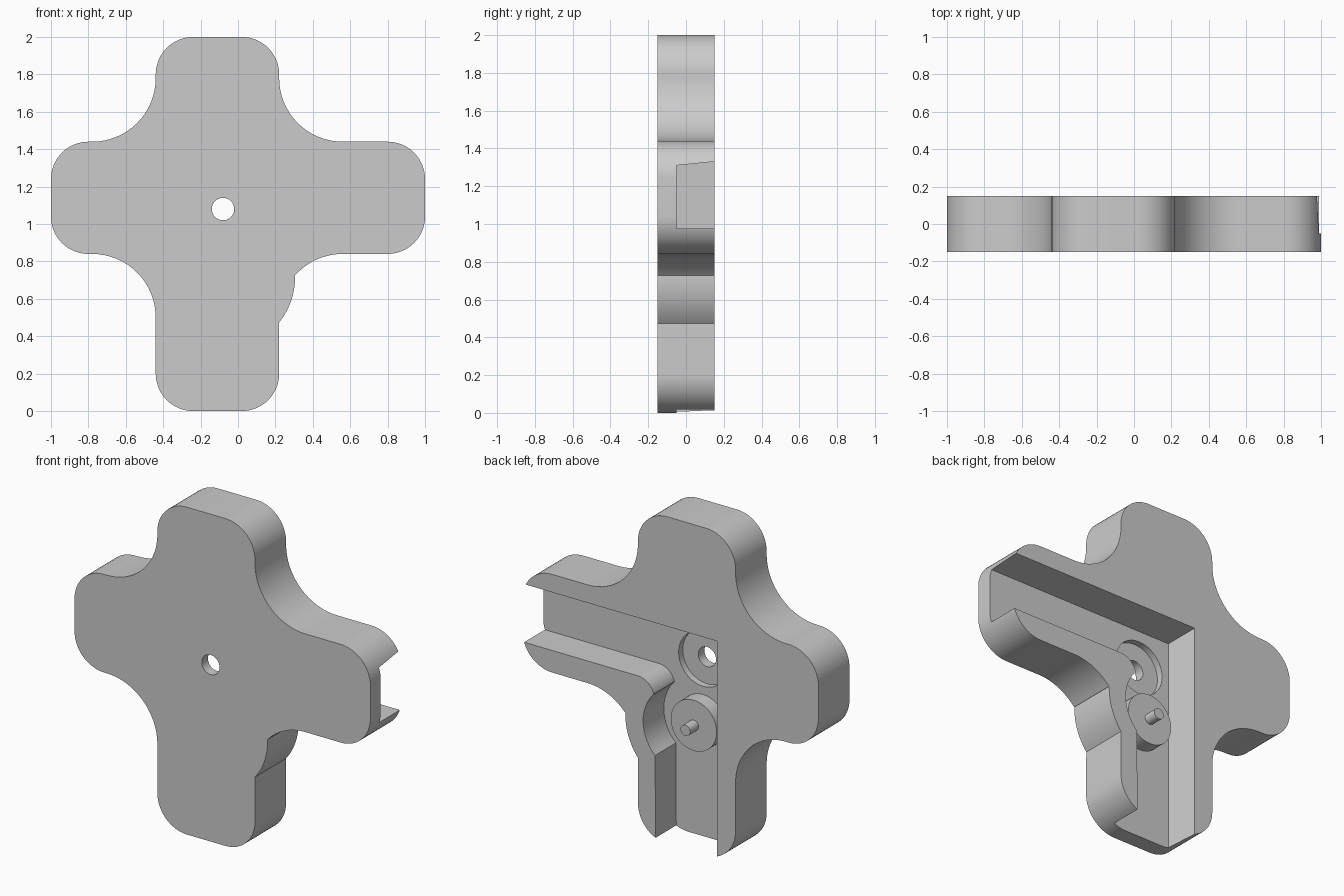
import bpy, bmesh
from math import radians, cos, sin

if "Cube" in bpy.data.objects:
    bpy.data.objects.remove(bpy.data.objects["Cube"])

grey = bpy.data.materials.new("plain grey")
grey.use_nodes = True
grey.diffuse_color = (0.6, 0.6, 0.6, 1)
grey.node_tree.nodes["Principled BSDF"].inputs["Base Color"].default_value = (0.6, 0.6, 0.6, 1)


def arc(x, z, r, start, end, n=16):
    """Points along an arc, angles in degrees."""
    angles = [radians(start + (end - start) * i / n) for i in range(n + 1)]
    return [(x + r * cos(a), z + r * sin(a)) for a in angles]


def prism(name, front, back, y0, y1):
    """Solid between a front profile at y0 and a matching back profile at y1."""
    bm = bmesh.new()
    a = [bm.verts.new((x, y0, z)) for x, z in front]
    b = [bm.verts.new((x, y1, z)) for x, z in back]
    bm.faces.new(a)
    bm.faces.new(b[::-1])
    for i in range(len(a)):
        j = (i + 1) % len(a)
        bm.faces.new((a[j], a[i], b[i], b[j]))
    bmesh.ops.recalc_face_normals(bm, faces=bm.faces)
    mesh = bpy.data.meshes.new(name)
    bm.to_mesh(mesh)
    bm.free()
    mesh.materials.append(grey)
    ob = bpy.data.objects.new(name, mesh)
    bpy.context.collection.objects.link(ob)
    return ob


def disc(name, x, z, r, y0, y1):
    ring = arc(x, z, r, 0, 360, 48)[:-1]
    return prism(name, ring, ring, y0, y1)


def smooth(ob):
    bpy.ops.object.select_all(action='DESELECT')
    ob.select_set(True)
    bpy.context.view_layer.objects.active = ob
    bpy.ops.object.shade_smooth_by_angle(angle=radians(30))


AXIS_X, HOLE_Z, WHEEL_Z = -0.08, 1.08, 0.71

# Cross-shaped body with rounded arms and a bulge around the wheel
outline = (
    arc(-0.24, 1.8, 0.2, 180, 90) + arc(0.02, 1.8, 0.2, 90, 0)
    + arc(0.56, 1.78, 0.34, 180, 270)
    + arc(0.8, 1.24, 0.2, 90, 0) + arc(0.8, 1.04, 0.2, 0, -90)
    + arc(0.56, 0.5, 0.34, 90, 138) + arc(AXIS_X, 0.715, 0.385, 2, -39)
    + arc(0.02, 0.2, 0.2, 0, -90) + arc(-0.24, 0.2, 0.2, 270, 180)
    + arc(-0.78, 0.5, 0.34, 0, 90)
    + arc(-0.8, 1.04, 0.2, 270, 180) + arc(-0.8, 1.24, 0.2, 180, 90)
    + arc(-0.78, 1.78, 0.34, 270, 360)
)
body = prism("cross_body", outline, outline, -0.15, 0.15)


# L-shaped channel, open at the side and bottom, with tapered outer walls
def channel(x_wall, z_wall):
    return (
        [(1.1, 0.975)] + arc(0.22, 0.865, 0.11, 90, 165)
        + arc(AXIS_X, WHEEL_Z, 0.265, 43, -46)
        + [(0.1, -0.1), (x_wall, -0.1), (x_wall, z_wall), (1.1, z_wall)]
    )


cutters = [
    prism("channel_cutter", channel(-0.29, 1.31), channel(-0.3245, 1.34), -0.05, 0.25),
    disc("recess_cutter", AXIS_X, HOLE_Z, 0.165, -0.09, 0.0),
    disc("hole_cutter", AXIS_X, HOLE_Z, 0.06, -0.25, 0.0),
]
for cutter in cutters:
    cutter.hide_render = True
    mod = body.modifiers.new(cutter.name, 'BOOLEAN')
    mod.operation = 'DIFFERENCE'
    mod.solver = 'EXACT'
    mod.object = cutter

# Bake the cuts and discard the cutters
depsgraph = bpy.context.evaluated_depsgraph_get()
cut_mesh = bpy.data.meshes.new_from_object(body.evaluated_get(depsgraph))
body.modifiers.clear()
body.data = cut_mesh
for cutter in cutters:
    bpy.data.objects.remove(cutter)

# Wheel and its pin inside the pocket
wheel = disc("wheel", AXIS_X, WHEEL_Z, 0.155, -0.06, 0.04)
pin = disc("wheel_pin", AXIS_X, WHEEL_Z, 0.033, 0.03, 0.12)

for ob in (body, wheel, pin):
    smooth(ob)
